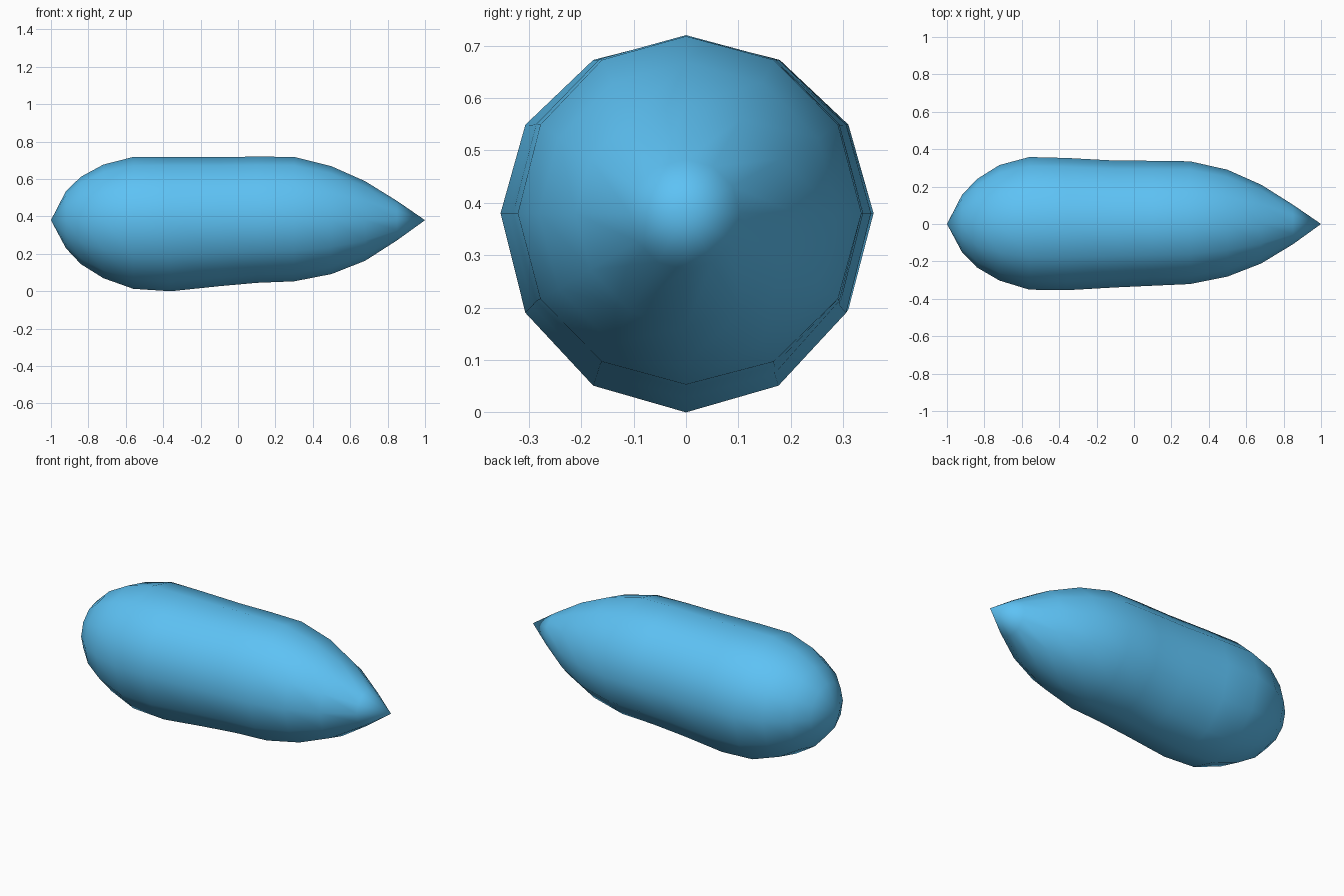
import bpy, bmesh, math

if "Cube" in bpy.data.objects:
    bpy.data.objects.remove(bpy.data.objects["Cube"])

SIDES = 12
AXIS_Z = 0.38

# Body rings from blunt tail to pointed nose: x, top z, bottom z, +y reach, -y reach
RINGS = [
    (-0.92, 0.535, 0.23, 0.155, 0.15),
    (-0.84, 0.612, 0.145, 0.24, 0.232),
    (-0.72, 0.677, 0.07, 0.315, 0.302),
    (-0.56, 0.718, 0.013, 0.358, 0.351),
    (-0.36, 0.718, 0.0, 0.353, 0.354),
    (-0.10, 0.717, 0.027, 0.339, 0.339),
    (0.10, 0.72, 0.045, 0.338, 0.33),
    (0.30, 0.718, 0.053, 0.335, 0.321),
    (0.50, 0.668, 0.092, 0.29, 0.281),
    (0.68, 0.588, 0.163, 0.21, 0.211),
    (0.85, 0.483, 0.272, 0.103, 0.108),
]


def add_ring(bm, x, top, bottom, left, right):
    """Twelve-sided section with separate reach up, down and to each side."""
    ring = []
    for i in range(SIDES):
        a = 2 * math.pi * i / SIDES
        c, s = math.cos(a), math.sin(a)
        y = c * (left if c > 0 else right)
        z = AXIS_Z + s * (top - AXIS_Z if s > 0 else AXIS_Z - bottom)
        ring.append(bm.verts.new((x, y, z)))
    return ring


bm = bmesh.new()
rings = [add_ring(bm, *r) for r in RINGS]
tail = bm.verts.new((-1, 0, AXIS_Z))
nose = bm.verts.new((1, 0, AXIS_Z))

# Skin between rings, then close both ends
for a, b in zip(rings, rings[1:]):
    for i in range(SIDES):
        j = (i + 1) % SIDES
        bm.faces.new((a[i], a[j], b[j], b[i]))
for i in range(SIDES):
    j = (i + 1) % SIDES
    bm.faces.new((tail, rings[0][j], rings[0][i]))
    bm.faces.new((nose, rings[-1][i], rings[-1][j]))
bmesh.ops.recalc_face_normals(bm, faces=bm.faces[:])
for f in bm.faces:
    f.smooth = True

mesh = bpy.data.meshes.new("pointed_body")
bm.to_mesh(mesh)
bm.free()
body = bpy.data.objects.new("pointed_body", mesh)
bpy.context.collection.objects.link(body)

# Sky blue surface
blue = bpy.data.materials.new("sky_blue")
blue.diffuse_color = (0.11, 0.54, 0.91, 1)
blue.use_nodes = True
blue.node_tree.nodes["Principled BSDF"].inputs["Base Color"].default_value = blue.diffuse_color
mesh.materials.append(blue)
